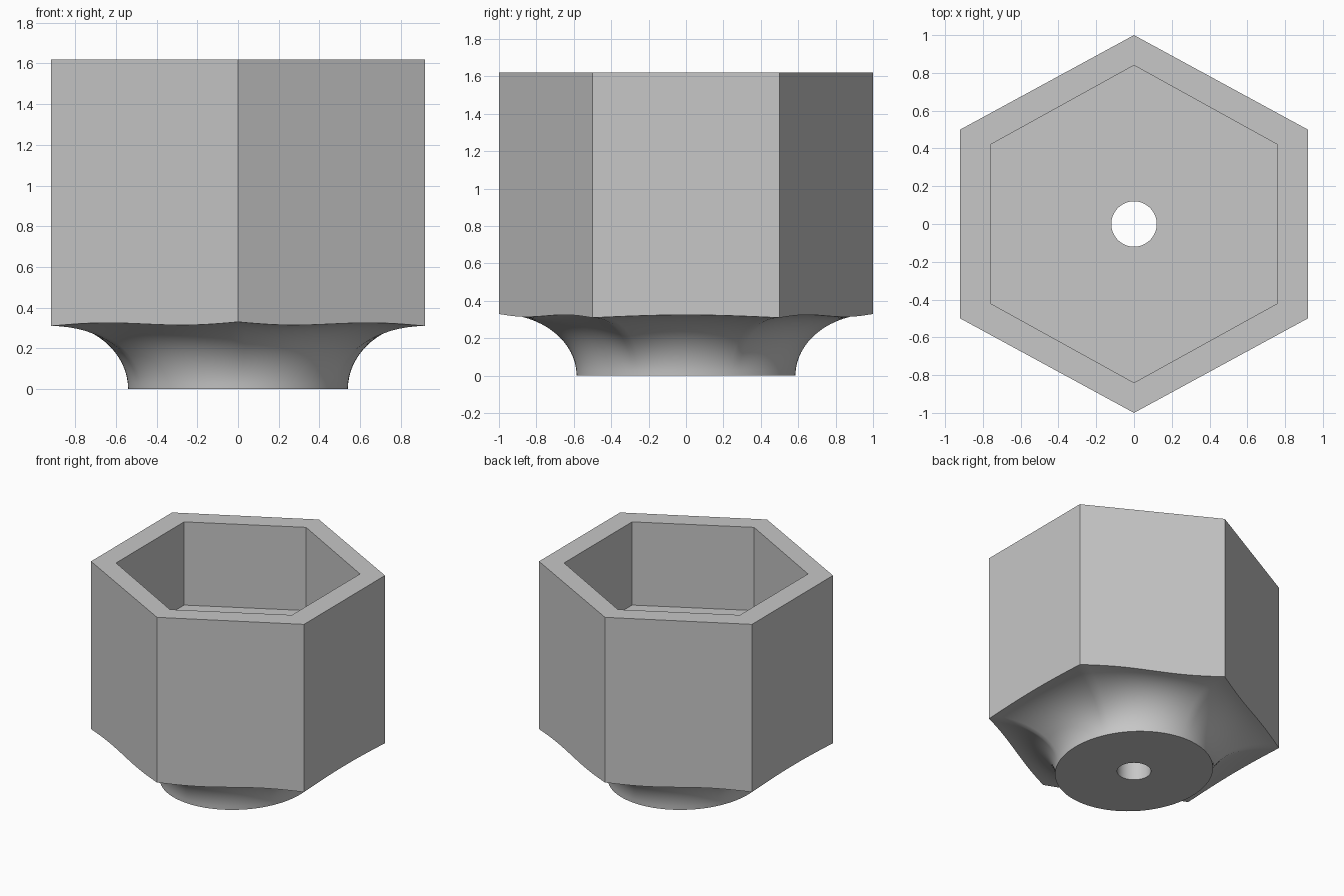
import bpy, bmesh, math
from mathutils import Vector

cube = bpy.data.objects.get("Cube")
if cube:
    bpy.data.objects.remove(cube, do_unlink=True)

grey = bpy.data.materials.new("plain grey")
grey.use_nodes = True
colour = (0.57, 0.57, 0.57, 1)
grey.diffuse_color = colour
grey.node_tree.nodes["Principled BSDF"].inputs["Base Color"].default_value = colour

SEG = 20              # points along each hexagon side
FILLET = 16           # steps in the curved underside
TOP, FLOOR = 1.62, 0.97


def hexagon(half_x, half_y, z):
    """Evenly sampled six-sided ring with a corner on +y."""
    corners = [(0, half_y), (-half_x, half_y / 2), (-half_x, -half_y / 2),
               (0, -half_y), (half_x, -half_y / 2), (half_x, half_y / 2)]
    ring = []
    for i, corner in enumerate(corners):
        a, b = Vector(corner), Vector(corners[(i + 1) % 6])
        ring += [a.lerp(b, k / SEG).to_3d() + Vector((0, 0, z)) for k in range(SEG)]
    return ring


def oval(rx, ry, z):
    """Oval ring whose points line up with the outer hexagon."""
    ring = []
    for p in outer:
        d = 1 / math.hypot(p.x / rx, p.y / ry)
        ring.append(Vector((p.x * d, p.y * d, z)))
    return ring


def wavy_height(i):
    """Height of the hexagon's lower edge, dipping at the side corners."""
    side, t = divmod(i, SEG)
    t /= SEG
    if side % 3 == 1:
        return 0.31 + 0.015 * math.sin(math.pi * t)
    if side % 3 == 2:
        t = 1 - t
    return 0.33 - 0.02 * t - 0.01 * math.sin(2 * math.pi * t)


# Rings run from the bore, over the outside, into the cavity and back
outer = hexagon(0.92, 1.0, 0)
neck = oval(0.54, 0.585, 0)
rings = [oval(0.12, 0.12, 0)]
for s in range(FILLET + 1):
    a = math.pi / 2 * s / FILLET
    ring = []
    for i, (n, o) in enumerate(zip(neck, outer)):
        p = n.lerp(o, 1 - math.cos(a))
        p.z = wavy_height(i) * math.sin(a)
        ring.append(p)
    rings.append(ring)
rings += [hexagon(0.92, 1.0, TOP), hexagon(0.76, 0.84, TOP),
          hexagon(0.76, 0.84, FLOOR), oval(0.12, 0.12, FLOOR)]

# Join neighbouring rings into one closed shell
bm = bmesh.new()
loops = [[bm.verts.new(p) for p in ring] for ring in rings]
count = len(outer)
for r, low in enumerate(loops):
    high = loops[(r + 1) % len(loops)]
    for i in range(count):
        j = (i + 1) % count
        bm.faces.new((low[i], low[j], high[j], high[i]))
bmesh.ops.recalc_face_normals(bm, faces=bm.faces)

mesh = bpy.data.meshes.new("hexagonal_cup")
bm.to_mesh(mesh)
bm.free()
mesh.materials.append(grey)
cup = bpy.data.objects.new("hexagonal_cup", mesh)
bpy.context.collection.objects.link(cup)

# Smooth fillet and bore, crisp edges elsewhere
bpy.ops.object.select_all(action='DESELECT')
cup.select_set(True)
bpy.context.view_layer.objects.active = cup
bpy.ops.object.shade_smooth_by_angle(angle=math.radians(30))
